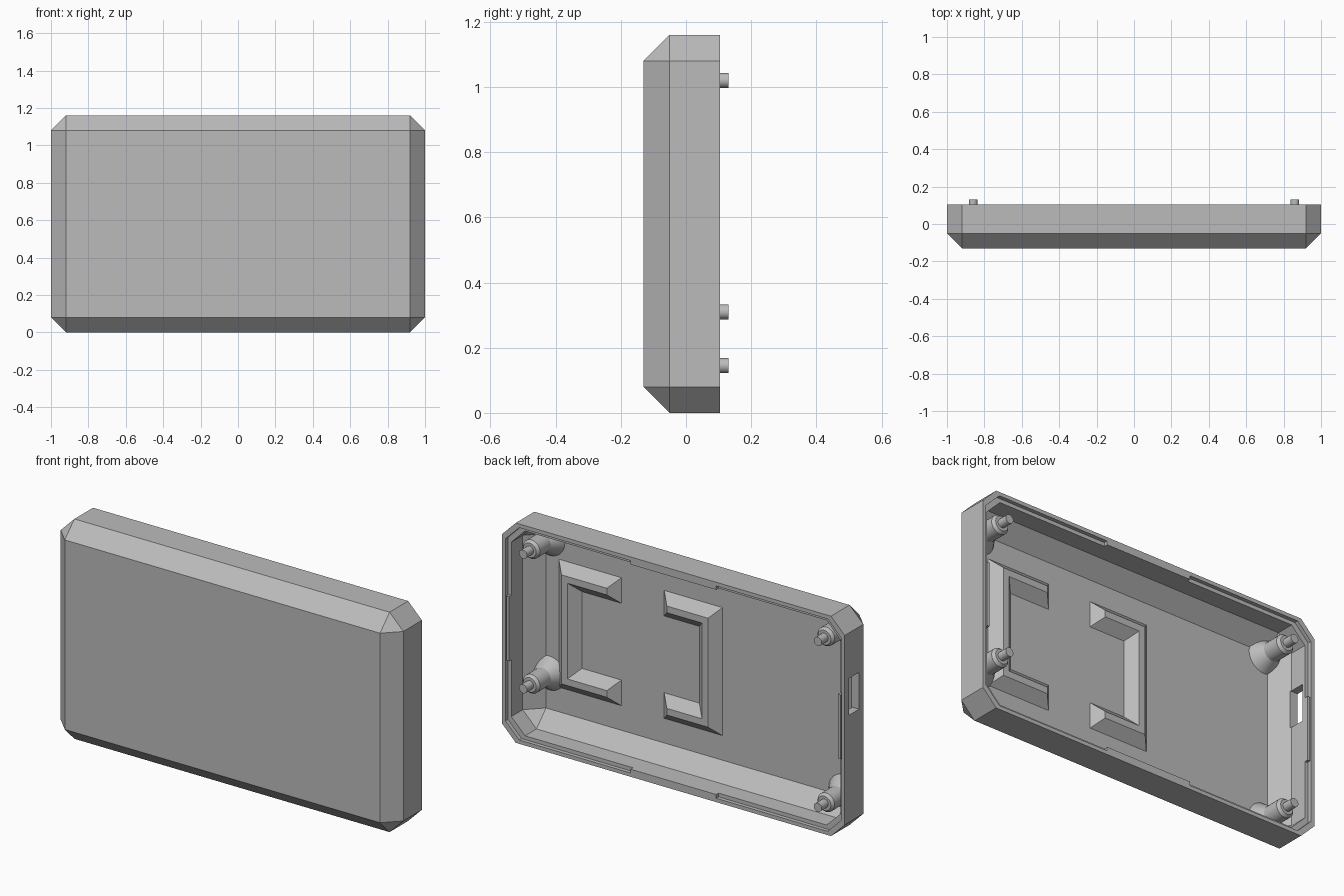
import bpy, bmesh, math
from mathutils import Matrix

cube = bpy.data.objects.get("Cube")
if cube:
    bpy.data.objects.remove(cube, do_unlink=True)

grey = bpy.data.materials.new("plastic_grey")
grey.use_nodes = True
COLOUR = (0.5, 0.5, 0.5, 1)
grey.diffuse_color = COLOUR
grey.node_tree.nodes["Principled BSDF"].inputs["Base Color"].default_value = COLOUR

MID, BACK, FRONT = 0.58, 0.105, -0.13
WALL, BEVEL = 0.04, 0.08


def finish(name, bm):
    bmesh.ops.recalc_face_normals(bm, faces=bm.faces)
    mesh = bpy.data.meshes.new(name)
    bm.to_mesh(mesh)
    bm.free()
    mesh.materials.append(grey)
    obj = bpy.data.objects.new(name, mesh)
    bpy.context.collection.objects.link(obj)
    return obj


def hull(name, points):
    bm = bmesh.new()
    verts = [bm.verts.new(p) for p in points]
    bmesh.ops.convex_hull(bm, input=verts)
    bmesh.ops.dissolve_limit(bm, angle_limit=0.01, verts=bm.verts, edges=bm.edges)
    return finish(name, bm)


def rect(x0, x1, z0, z1, y):
    return [(x, y, z) for x in (x0, x1) for z in (z0, z1)]


def box(name, x0, x1, y0, y1, z0, z1):
    return hull(name, rect(x0, x1, z0, z1, y0) + rect(x0, x1, z0, z1, y1))


def octagon(inset, y):
    w, h, b = 1 - inset, MID - inset, BEVEL
    return (rect(-w, w, MID - h + b, MID + h - b, y)
            + rect(-w + b, w - b, MID - h, MID + h, y))


def tray(name, inset, front, back):
    w, h = 1 - inset - BEVEL, MID - inset - BEVEL
    return hull(name, rect(-w, w, MID - h, MID + h, front)
                + octagon(inset, front + BEVEL) + octagon(inset, back))


def cut(target, cutter):
    cutter.hide_render = True
    mod = target.modifiers.new("cut", "BOOLEAN")
    mod.operation, mod.solver, mod.object = "DIFFERENCE", "EXACT", cutter
    bpy.context.view_layer.objects.active = target
    bpy.ops.object.modifier_apply(modifier=mod.name)
    bpy.data.objects.remove(cutter, do_unlink=True)


# Hollow shell with bevelled front, stepped rim and a side port
shell = tray("shell", 0, FRONT, BACK)
cut(shell, tray("cavity", WALL, FRONT + WALL, BACK + 0.1))
cut(shell, hull("rim_step", octagon(WALL / 2, BACK - 0.02) + octagon(WALL / 2, BACK + 0.1)))
cut(shell, box("port", -1.1, -0.9, -0.015, 0.068, 0.645, 0.84))

# Tabs that fill the rim step at the middle of each side
for name, s in (("left", 1), ("right", -1)):
    x0, x1 = sorted((s * (1 - WALL), s * 0.975))
    box("rim_tab_" + name, x0, x1, BACK - 0.03, BACK, 0.42, 0.76)
for name, s in (("top", 1), ("bottom", -1)):
    z0, z1 = sorted((MID + s * (MID - WALL), MID + s * (MID - 0.015)))
    box("rim_tab_" + name, -0.25, 0.25, BACK - 0.03, BACK, z0, z1)


# Screw posts: flared foot, round body and a thin locating pin
def post(name, x, z):
    profile = [(0, -0.1), (0.09, -0.1), (0.09, -0.09), (0.05, -0.03), (0.05, 0.06),
               (0.038, 0.075), (0.023, 0.075), (0.023, 0.13), (0, 0.13)]
    bm = bmesh.new()
    verts = [bm.verts.new((r, y, 0)) for r, y in profile]
    edges = [bm.edges.new(pair) for pair in zip(verts, verts[1:])]
    bmesh.ops.spin(bm, geom=verts + edges, cent=(0, 0, 0), axis=(0, 1, 0),
                   angle=math.tau, steps=24)
    bmesh.ops.remove_doubles(bm, verts=bm.verts, dist=0.0001)
    bmesh.ops.transform(bm, matrix=Matrix.Translation((x, 0, z)), verts=bm.verts)
    obj = finish(name, bm)
    bpy.ops.object.select_all(action="DESELECT")
    obj.select_set(True)
    bpy.context.view_layer.objects.active = obj
    bpy.ops.object.shade_smooth_by_angle(angle=math.radians(25))


post("post_top_left", 0.86, 1.02)
post("post_low_left", 0.86, 0.31)
post("post_top_right", -0.86, 1.02)
post("post_low_right", -0.86, 0.145)


# Holder rails with sloping sides, in two facing brackets
def rail(name, x0, x1, z0, z1):
    floor, rise = FRONT + WALL, 0.05
    hull(name, rect(x0, x1, z0, z1, floor - 0.005)
         + rect(x0, x1, z0, z1, floor)
         + rect(x0 + rise, x1 - rise, z0 + rise, z1 - rise, floor + rise))


LOW, HIGH, WIDE = 0.25, 0.925, 0.135
for name, outer, inner, s in (("left", 0.805, 0.44, -1), ("right", -0.15, 0.19, 1)):
    x0, x1 = sorted((outer, outer + s * WIDE))
    rail("rail_" + name, x0, x1, LOW, HIGH)
    x0, x1 = sorted((outer, inner))
    rail("rail_arm_top_" + name, x0, x1, HIGH - WIDE, HIGH)
    rail("rail_arm_bottom_" + name, x0, x1, LOW, LOW + WIDE)
